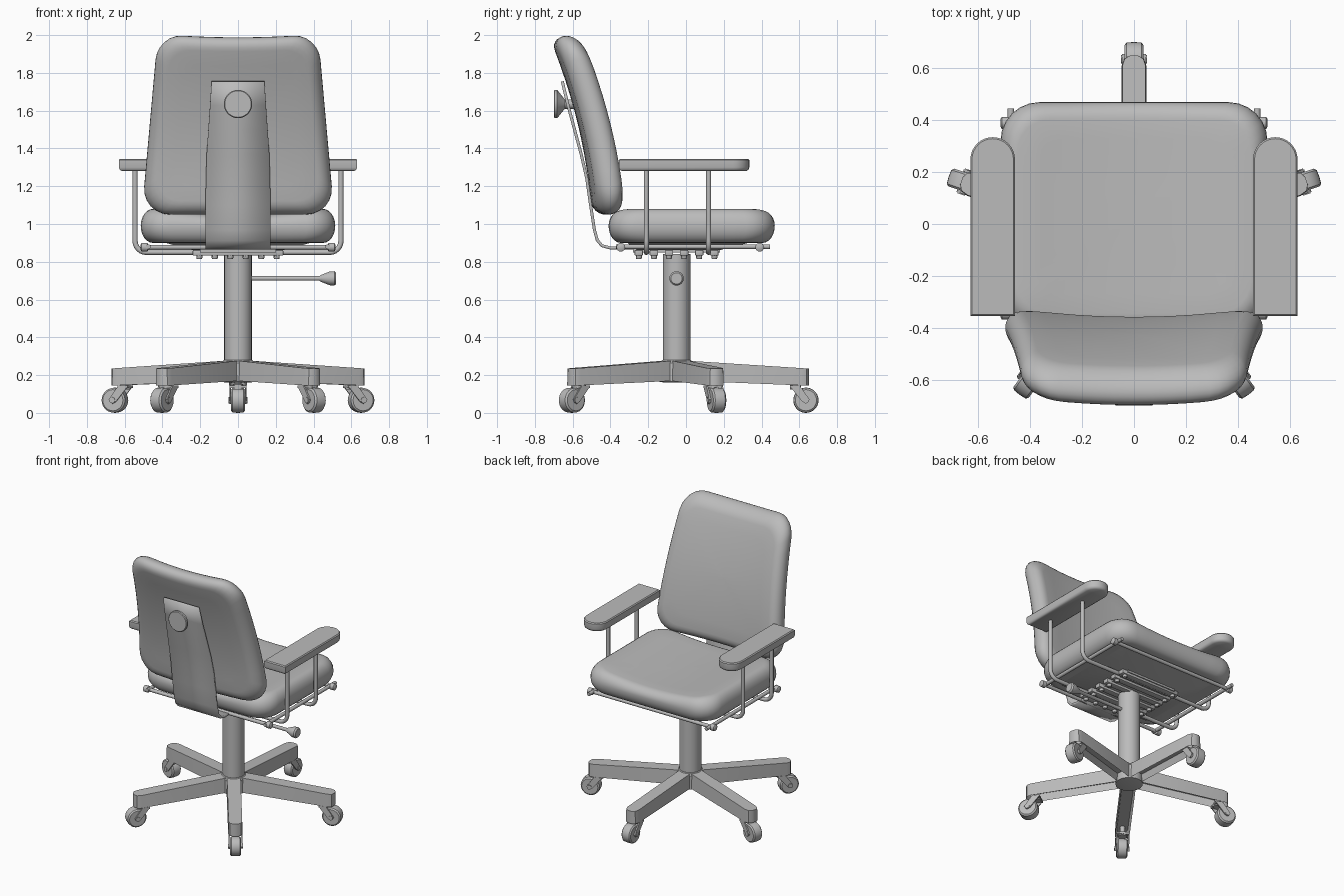
import bpy, bmesh
from math import sin, cos, pi, radians
from mathutils import Vector, Matrix

cube = bpy.data.objects.get("Cube")
if cube:
    bpy.data.objects.remove(cube, do_unlink=True)

grey = bpy.data.materials.new("plain grey")
grey.use_nodes = True
grey.diffuse_color = (0.5, 0.5, 0.5, 1)
grey.node_tree.nodes["Principled BSDF"].inputs["Base Color"].default_value = (0.5, 0.5, 0.5, 1)

COLUMN_Y = -0.05


def add(name, mesh, angle=40):
    obj = bpy.data.objects.new(name, mesh)
    bpy.context.scene.collection.objects.link(obj)
    mesh.materials.clear()
    mesh.materials.append(grey)
    bpy.ops.object.select_all(action='DESELECT')
    obj.select_set(True)
    bpy.context.view_layer.objects.active = obj
    bpy.ops.object.shade_smooth_by_angle(angle=radians(angle))
    return obj


def finish(name, bm, matrix=None, angle=40):
    if matrix:
        bm.transform(matrix)
    bmesh.ops.recalc_face_normals(bm, faces=bm.faces)
    mesh = bpy.data.meshes.new(name)
    bm.to_mesh(mesh)
    bm.free()
    return add(name, mesh, angle)


def loft(name, rings, matrix=None, angle=40):
    """Skin a list of closed rings and cap both ends."""
    bm = bmesh.new()
    loops = [[bm.verts.new(p) for p in ring] for ring in rings]
    n = len(loops[0])
    for a, b in zip(loops, loops[1:]):
        for i in range(n):
            j = (i + 1) % n
            bm.faces.new((a[i], a[j], b[j], b[i]))
    bm.faces.new(loops[0])
    bm.faces.new(loops[-1])
    return finish(name, bm, matrix, angle)


def lathe(name, profile, matrix, n=24):
    """Turn (radius, height) points about local z."""
    return loft(name, [[(r * cos(2 * pi * i / n), r * sin(2 * pi * i / n), h)
                        for i in range(n)] for r, h in profile], matrix)


def place(x, y, z, axis='Z'):
    turn = {'Z': Matrix(), 'X': Matrix.Rotation(pi / 2, 4, 'Y'),
            'Y': Matrix.Rotation(-pi / 2, 4, 'X')}[axis]
    return Matrix.Translation((x, y, z)) @ turn


def box(name, low, high, bevel=0.0, matrix=None):
    bm = bmesh.new()
    bmesh.ops.create_cube(bm, size=1)
    low, high = Vector(low), Vector(high)
    for v in bm.verts:
        v.co = (low + high) / 2 + v.co * (high - low)
    if bevel:
        bmesh.ops.bevel(bm, geom=bm.edges[:], offset=bevel, segments=2, profile=0.5, affect='EDGES')
    return finish(name, bm, matrix)


def rounded(corners, radii, arc=7, straight=8):
    """Closed 2D outline with rounded corners and divided sides."""
    pts = []
    for k, (c, r) in enumerate(zip(corners, radii)):
        c = Vector(c)
        a = (Vector(corners[k - 1]) - c).normalized() * r
        b = (Vector(corners[(k + 1) % len(corners)]) - c).normalized() * r
        for i in range(arc):
            t = i / (arc - 1) * pi / 2
            pts.append(c + a * (1 - sin(t)) + b * (1 - cos(t)))
        nxt = (k + 1) % len(corners)
        end = Vector(corners[nxt]) - b.normalized() * radii[nxt] if b.length else Vector(corners[nxt])
        start = c + b
        pts += [start.lerp(end, i / straight) for i in range(1, straight)]
    return pts


def cushion(name, outline, size, edge, half, warp):
    """Padded form: rounded rim, then shrinking rings across both faces."""
    w, h = size
    rim = [(1, edge * (1 - cos(a)), half * sin(a)) for a in
           [radians(d) for d in range(-90, 91, 15)]]
    inner = (0.02, 0.2, 0.4, 0.6, 0.8)
    steps = [(s, edge, -half) for s in inner] + rim + [(s, edge, half) for s in inner[::-1]]
    rings = [[warp(p.x * s * (w - d) / w, p.y * s * (h - d) / h, t) for p in outline]
             for s, d, t in steps]
    return loft(name, rings, angle=60)


def tube(name, points, radius):
    curve = bpy.data.curves.new(name, 'CURVE')
    curve.dimensions = '3D'
    curve.bevel_depth = radius
    curve.bevel_resolution = 3
    curve.use_fill_caps = True
    line = curve.splines.new('POLY')
    line.points.add(len(points) - 1)
    for p, q in zip(line.points, points):
        p.co = (*q, 1)
    temp = bpy.data.objects.new(name + "_path", curve)
    mesh = bpy.data.meshes.new_from_object(temp)
    bpy.data.objects.remove(temp)
    return add(name, mesh)


# Seat cushion, dished across the middle
seat_outline = rounded([(-0.515, -0.44), (0.515, -0.44), (0.515, 0.44), (-0.515, 0.44)], [0.15] * 4)


def seat_warp(x, y, t):
    dish = 0.035 * (1 - min(1, (x / 0.42) ** 2)) if t > 0 else 0
    return x, y + 0.03, 0.99 + t - dish * t / 0.09


cushion("seat", seat_outline, (0.515, 0.44), 0.065, 0.09, seat_warp)

# Backrest cushion, leaning back and wrapping forward at the sides
back_outline = rounded([(-0.51, -0.475), (0.51, -0.475), (0.425, 0.475), (-0.425, 0.475)],
                       [0.15, 0.15, 0.13, 0.13])


def back_warp(x, v, t):
    d = v + 0.475
    lean = -0.425 - 0.07 * d - 0.175 * d * d
    slope = 0.07 + 0.35 * d
    dip = 0.012 * (1 - min(1, (x / 0.35) ** 2)) * max(0, v) / 0.475
    return x, lean + t + 0.04 * (x / 0.5) ** 2, 1.525 + v + t * slope * 0.5 * (0.475 - v) - dip


cushion("backrest", back_outline, (0.5, 0.475), 0.075, 0.073, back_warp)

# Backrest support strip, bent under the seat
path = [(-0.655, 1.755, 0.14), (-0.625, 1.63, 0.148), (-0.59, 1.5, 0.157), (-0.555, 1.37, 0.166),
        (-0.525, 1.24, 0.17), (-0.505, 1.1, 0.172), (-0.485, 0.97, 0.172), (-0.47, 0.915, 0.172),
        (-0.445, 0.885, 0.172), (-0.4, 0.873, 0.172), (-0.2, 0.873, 0.172)]
bm = bmesh.new()
rows = [[bm.verts.new((s * w, y, z)) for s in (-1, 1)] for y, z, w in path]
for a, b in zip(rows, rows[1:]):
    bm.faces.new((a[0], a[1], b[1], b[0]))
strip = finish("back_support", bm)
solid = strip.modifiers.new("thickness", 'SOLIDIFY')
solid.thickness = 0.016
solid.offset = 0

# Adjusting knob behind the backrest
lathe("back_knob", [(0.07, -0.7), (0.075, -0.695), (0.075, -0.682), (0.035, -0.65),
                    (0.025, -0.64), (0.025, -0.56)], place(0, 0, 1.635, 'Y'), 32)

# Tapered pan under the seat
loft("seat_pan", [[(sx * w, cy + sy * d, z) for sx, sy in ((-1, -1), (1, -1), (1, 1), (-1, 1))]
                  for w, d, cy, z in ((0.44, 0.36, 0.03, 0.915), (0.24, 0.22, -0.04, 0.862))])

# Frame rods with capped ends
for y in (-0.345, 0.39):
    tube("cross_rod", [(-0.49, y, 0.877), (0.49, y, 0.877)], 0.013)
    for s in (-1, 1):
        lathe("rod_cap", [(0.015, -0.02), (0.023, -0.015), (0.023, 0.015), (0.015, 0.02)],
              place(s * 0.495, y, 0.877, 'X'), 16)
for s in (-1, 1):
    tube("side_rod", [(s * 0.475, -0.37, 0.88), (s * 0.475, 0.445, 0.88)], 0.013)

# Mounting bracket with slats and bolts
box("bracket_plate", (-0.2, -0.28, 0.848), (0.2, 0.18, 0.87))
for i in range(6):
    y = -0.25 + i * 0.08
    box("bracket_slat", (-0.24, y - 0.022, 0.832), (0.24, y + 0.022, 0.862), 0.005)
    for s in (-1, 1):
        lathe("bracket_bolt", [(0.013, 0.815), (0.016, 0.82), (0.016, 0.835)],
              place(s * 0.205, y, 0), 8)
    lathe("bracket_bolt", [(0.013, 0.815), (0.016, 0.82), (0.016, 0.835)],
          place(-0.205 + i * 0.082, -0.25, 0), 8)

# Armrest hoops passing under the seat
bend = [(0.545 - 0.06 * (1 - cos(a)), 0.91 - 0.06 * sin(a)) for a in [i * pi / 12 for i in range(7)]]
half_hoop = [(0.545, 1.29)] + bend
for y in (-0.21, 0.12):
    tube("arm_hoop", [(x, y, z) for x, z in half_hoop] +
         [(-x, y, z) for x, z in reversed(half_hoop)], 0.014)

# Arm pads: square behind, round ahead
for s in (-1, 1):
    def pad(inset, z):
        r = 0.086 - inset
        shape = [(-r, -0.355 + inset), (r, -0.355 + inset)]
        shape += [(r * cos(i * pi / 16), 0.249 + r * sin(i * pi / 16)) for i in range(17)]
        return [(s * 0.545 + x, y, z) for x, y in shape]
    loft("arm_pad", [pad(0.016, 1.28), pad(0.004, 1.288), pad(0, 1.3), pad(0, 1.338), pad(0.006, 1.345)])

# Column, hub and height lever
lathe("column", [(0.073, 0.2), (0.073, 0.84)], place(0, COLUMN_Y, 0), 32)
lathe("hub", [(0.06, 0.16), (0.09, 0.165), (0.09, 0.265), (0.075, 0.28)], place(0, COLUMN_Y, 0), 32)
lathe("lever", [(0.012, 0.05), (0.012, 0.43), (0.018, 0.44), (0.036, 0.485), (0.038, 0.51),
                (0.03, 0.52)], place(0, COLUMN_Y, 0.712, 'X'))

# Five legs, hollow below, each with a caster
for k in range(5):
    spin = place(0, COLUMN_Y, 0) @ Matrix.Rotation(radians(90 + 72 * k), 4, 'Z')
    plan = [(0.03, -0.048), (0.66, -0.048), (0.688, -0.038), (0.7, -0.015)]
    plan += [(x, -y) for x, y in reversed(plan)]
    bm = bmesh.new()
    bottom = [bm.verts.new((x, y, 0.172 - 0.04 * x)) for x, y in plan]
    top = [bm.verts.new((x, y * 0.94, 0.28 - 0.065 * x)) for x, y in plan]
    for i in range(len(plan)):
        j = (i + 1) % len(plan)
        bm.faces.new((bottom[i], bottom[j], top[j], top[i]))
    under = bm.faces.new(bottom[::-1])
    bm.faces.new(top)
    bm.normal_update()
    bmesh.ops.inset_region(bm, faces=[under], thickness=0.012)
    bmesh.ops.translate(bm, verts=under.verts[:], vec=(0, 0, 0.05))
    finish("leg", bm, spin, 35)

    lathe("caster_stem", [(0.03, 0.125), (0.03, 0.15), (0.018, 0.155), (0.018, 0.21)],
          spin @ place(0.63, 0, 0), 16)
    lathe("caster_wheel", [(0.03, -0.036), (0.056, -0.036), (0.065, -0.028), (0.067, 0),
                           (0.065, 0.028), (0.056, 0.036), (0.03, 0.036)],
          spin @ place(0.685, 0, 0.067, 'Y'), 28)
    lathe("caster_axle", [(0.016, -0.05), (0.016, 0.05)], spin @ place(0.685, 0, 0.067, 'Y'), 16)
    # Slanted fork arms joined by a bridge
    for s in (-1, 1):
        arm = [(0.6, 0.14), (0.655, 0.14), (0.705, 0.07), (0.685, 0.048), (0.665, 0.06)]
        loft("caster_fork", [[(x, s * y, z) for x, z in arm] for y in (0.037, 0.046)], spin)
    box("fork_bridge", (0.6, -0.046, 0.132), (0.655, 0.046, 0.145), 0.0, spin)
